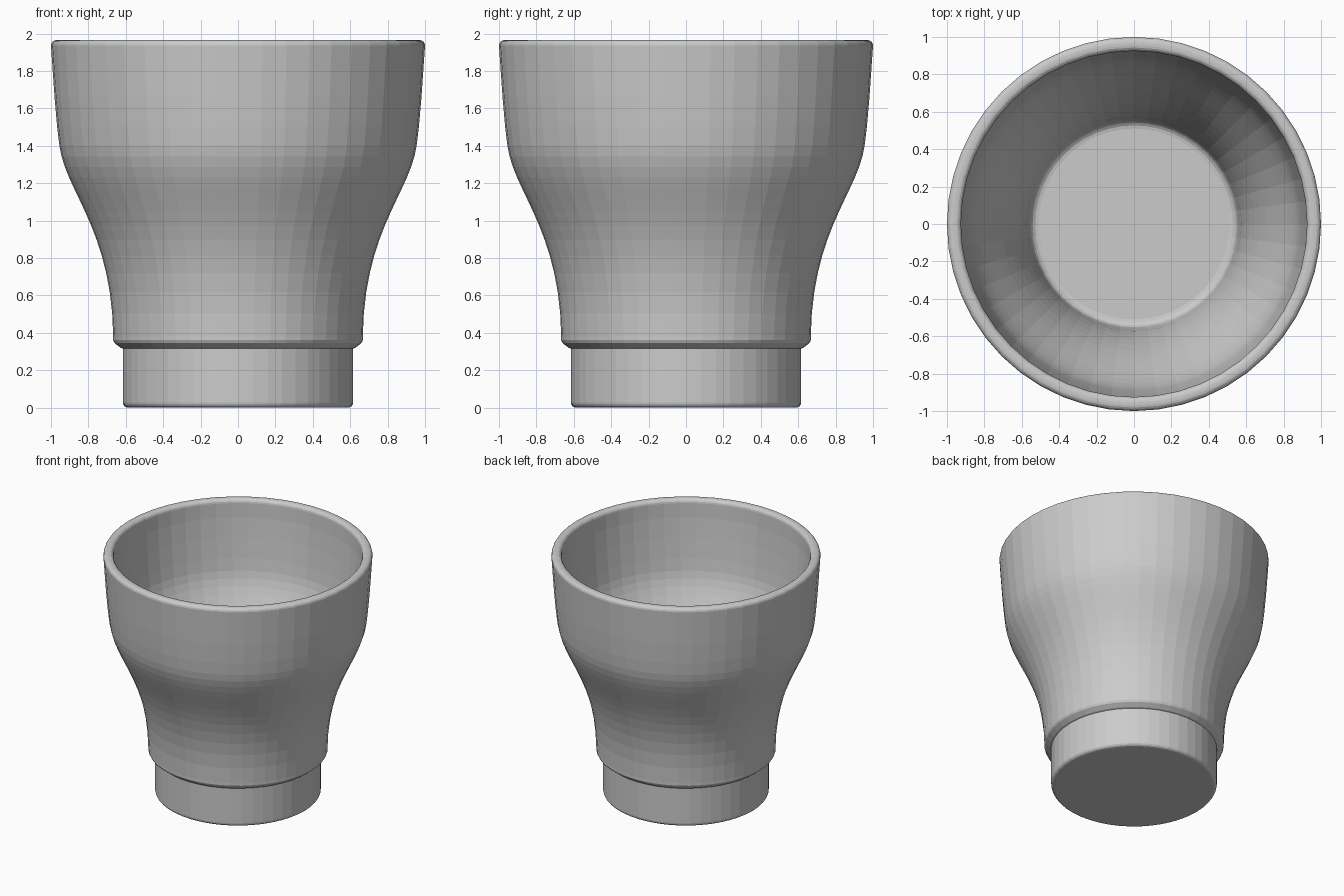
import bpy
import bmesh
import math
from mathutils import Vector
from mathutils.geometry import interpolate_bezier

SEGMENTS = 48

cube = bpy.data.objects.get("Cube")
if cube:
    bpy.data.objects.remove(cube, do_unlink=True)


def material(name, colour):
    mat = bpy.data.materials.new(name)
    mat.use_nodes = True
    mat.diffuse_color = colour
    mat.node_tree.nodes["Principled BSDF"].inputs["Base Color"].default_value = colour
    return mat


def curve(start, handle_a, handle_b, end, steps):
    """Sample a Bezier curve in the (radius, height) plane."""
    pts = [Vector((r, 0, z)) for r, z in (start, handle_a, handle_b, end)]
    return [(p.x, p.z) for p in interpolate_bezier(*pts, steps)]


def fillet(centre, radius, start, end, steps=5):
    """Rounded corner, angles in degrees."""
    angles = [math.radians(start + (end - start) * i / (steps - 1)) for i in range(steps)]
    return [(centre[0] + radius * math.cos(a), centre[1] + radius * math.sin(a)) for a in angles]


def lathe(name, profile, mat):
    """Revolve a profile that starts and ends on the z axis."""
    bm = bmesh.new()
    verts = [bm.verts.new((r, 0, z)) for r, z in profile]
    edges = [bm.edges.new(pair) for pair in zip(verts, verts[1:])]
    bmesh.ops.spin(bm, geom=verts + edges, cent=(0, 0, 0), axis=(0, 0, 1),
                   angle=math.tau, steps=SEGMENTS)
    bmesh.ops.remove_doubles(bm, verts=bm.verts, dist=0.0005)
    bmesh.ops.recalc_face_normals(bm, faces=bm.faces)
    mesh = bpy.data.meshes.new(name)
    bm.to_mesh(mesh)
    bm.free()
    mesh.materials.append(mat)
    obj = bpy.data.objects.new(name, mesh)
    bpy.context.collection.objects.link(obj)
    return obj


grey = material("light grey", (0.6, 0.6, 0.6, 1))

# Foot, with a rounded lower edge and a chamfered shoulder above it
foot = [(0, 0)] + fillet((0.588, 0.028), 0.028, -90, 0) + [(0.616, 0.315)]
shoulder = [(0.628, 0.32), (0.66, 0.345), (0.667, 0.36)]

# Flared outer wall up to the rounded rim
outer = curve((0.667, 0.38), (0.675, 0.95), (0.92, 1.15), (0.955, 1.4), 14)
outer += [(0.967, 1.5), (0.981, 1.66), (0.992, 1.82)]
rim = fillet((0.97, 1.935), 0.03, 0, 90) + fillet((0.955, 1.935), 0.03, 90, 180)

# Inner wall down to a rounded floor
inner = [(0.922, 1.82), (0.911, 1.66), (0.897, 1.5)]
inner += curve((0.885, 1.4), (0.845, 1.15), (0.605, 0.95), (0.56, 0.4), 14)
floor = fillet((0.51, 0.37), 0.045, 0, -90) + [(0, 0.325)]

lathe("cup", foot + shoulder + outer + rim + inner + floor, grey)
